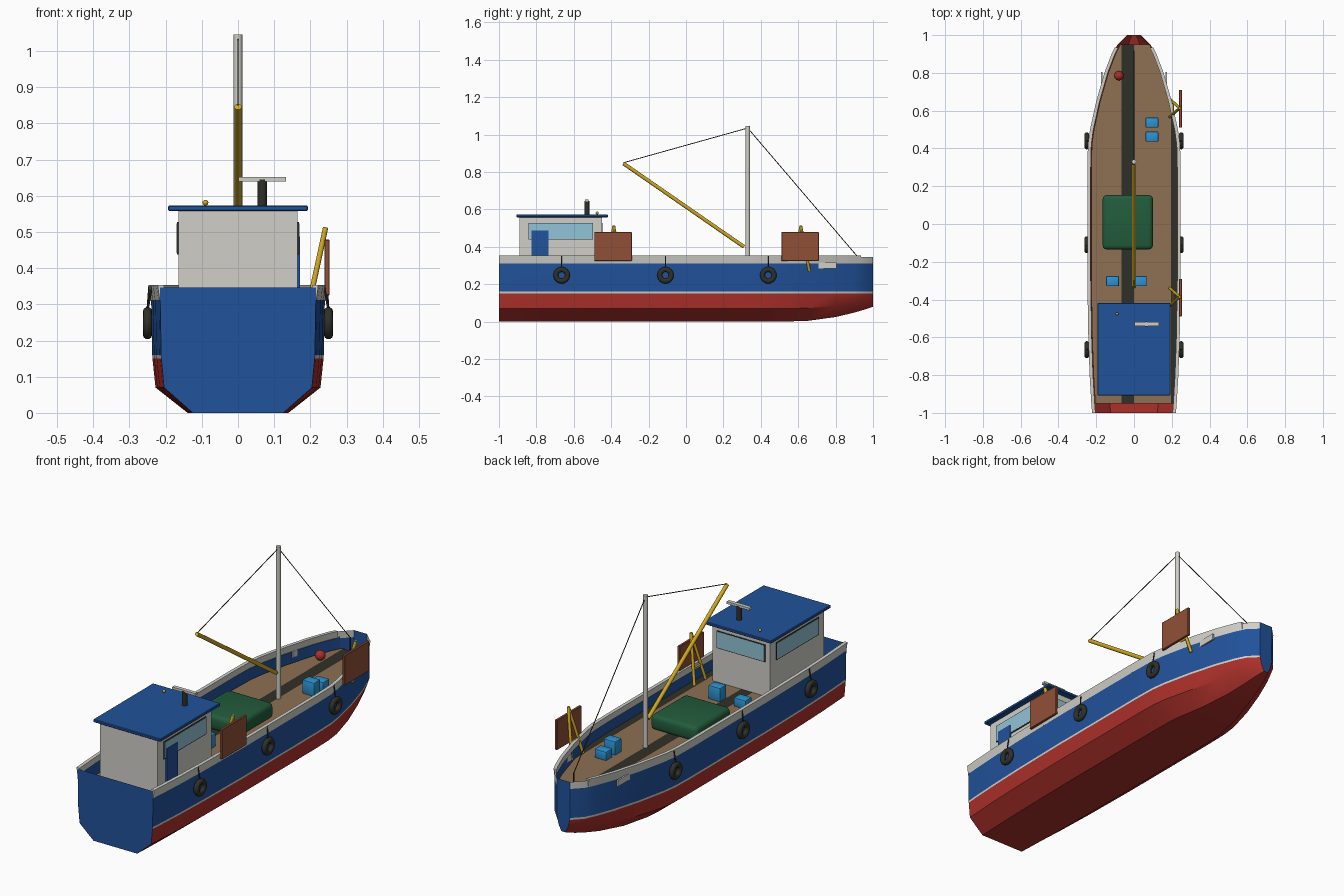
import bpy, bmesh, math
from mathutils import Vector

if "Cube" in bpy.data.objects:
    bpy.data.objects.remove(bpy.data.objects["Cube"])


def lin(c):
    c /= 255
    return c / 12.92 if c <= 0.04045 else ((c + 0.055) / 1.055) ** 2.4


def mat(name, *rgb):
    m = bpy.data.materials.new(name)
    m.diffuse_color = (*[lin(c) for c in rgb], 1)
    m.use_nodes = True
    m.node_tree.nodes["Principled BSDF"].inputs["Base Color"].default_value = m.diffuse_color
    return m


RED = mat("hull red", 172, 48, 42)
BLUE = mat("marine blue", 33, 82, 155)
WHITE = mat("off white", 208, 207, 200)
DECK = mat("deck tan", 142, 112, 82)
DARK = mat("charcoal", 48, 48, 40)
GREEN = mat("hatch green", 34, 92, 60)
BROWN = mat("door brown", 145, 80, 54)
YELLOW = mat("rig yellow", 208, 168, 32)
CYAN = mat("crate blue", 45, 148, 212)
GLASS = mat("window blue", 145, 195, 215)


def finish(name, bm, mats, angle=35, recalc=True):
    if recalc:
        bmesh.ops.recalc_face_normals(bm, faces=bm.faces)
    me = bpy.data.meshes.new(name)
    bm.to_mesh(me)
    bm.free()
    for m in mats:
        me.materials.append(m)
    if angle:
        me.shade_smooth()
        me.set_sharp_from_angle(angle=math.radians(angle))
    ob = bpy.data.objects.new(name, me)
    bpy.context.collection.objects.link(ob)
    return ob


def box(name, lo, hi, m, bevel=0, segs=2):
    bm = bmesh.new()
    bmesh.ops.create_cube(bm, size=1)
    for v in bm.verts:
        v.co = [(a + b) / 2 + c * (b - a) for a, b, c in zip(lo, hi, v.co)]
    if bevel:
        bmesh.ops.bevel(bm, geom=bm.edges[:], offset=bevel, segments=segs,
                        profile=0.5, affect='EDGES')
    return finish(name, bm, [m], 35 if bevel else 0)


def rod(name, a, b, r, m, sides=12):
    a, b = Vector(a), Vector(b)
    bm = bmesh.new()
    bmesh.ops.create_cone(bm, cap_ends=True, segments=sides, radius1=r, radius2=r,
                          depth=(b - a).length)
    q = (b - a).to_track_quat('Z', 'Y')
    for v in bm.verts:
        v.co = q @ v.co + (a + b) / 2
    return finish(name, bm, [m])


def ball(name, c, r, m):
    bm = bmesh.new()
    bmesh.ops.create_uvsphere(bm, u_segments=16, v_segments=10, radius=r)
    bmesh.ops.translate(bm, verts=bm.verts, vec=c)
    return finish(name, bm, [m], 60)


def loft(bm, rings, closed=False):
    vs = [[bm.verts.new(p) for p in ring] for ring in rings]
    n = len(vs[0])
    for a, b in zip(vs, vs[1:]):
        for i in range(n if closed else n - 1):
            j = (i + 1) % n
            bm.faces.new((a[i], a[j], b[j], b[i]))
    return vs


# hull plan: station y -> half width
PLAN = [(-1, .215), (-.95, .219), (-.8, .228), (-.6, .235), (-.3, .24), (0, .24),
        (.3, .24), (.42, .237), (.5, .226), (.65, .193), (.8, .15), (.9, .112),
        (.95, .087), (1, .037)]


def half(y):
    for (y0, w0), (y1, w1) in zip(PLAN, PLAN[1:]):
        if y <= y1:
            return w0 + (w1 - w0) * (y - y0) / (y1 - y0)


def section(y, w):
    t = max(0, (y - .55) / .45)
    lift, g = .08 * t ** 2, 1 - .45 * t
    low = [(.58 * g, 0), (.95 - .2 * t, .07), (.985, .15)]
    pts = [(w * k, lift + z * (1 - lift / .15)) for k, z in low]
    pts += [(w * .988, .16), (w, .31), (w, .346)]
    return [(-x, y, z) for x, z in reversed(pts)] + [(x, y, z) for x, z in pts]


# hull shell with waterline stripe, flat transom and bow plate
bm = bmesh.new()
rings = loft(bm, [section(y, w) for y, w in PLAN])
for f in bm.faces:
    z = f.calc_center_median().z
    f.material_index = 0 if z < .15 else 2 if z < .16 or z > .31 else 1
for ring in (rings[0], rings[-1]):
    bm.faces.new(ring).material_index = 1
finish("hull", bm, [RED, BLUE, WHITE], 30)

# inner bulwark lining
for s in (-1, 1):
    bm = bmesh.new()
    loft(bm, [[(s * (w - .003), y, .25), (s * (w - .003), y, .32)]
              for y, w in PLAN[1:-1]])
    finish("bulwark_lining", bm, [BLUE], 30)
    # rail cap along the bulwark
    bm = bmesh.new()
    rr = loft(bm, [[(s * (half(y) + dx), y, z) for dx, z in
                    ((.001, .31), (.007, .353), (-.011, .353), (-.008, .318))]
                   for y in [p[0] for p in PLAN[:-2]] + [.935]], True)
    bm.faces.new(rr[0])
    bm.faces.new(rr[-1])
    finish("rail", bm, [WHITE], 30)
    # bow plate
    box("bow_plate", (s * .172 - .004, .69, .285), (s * .172 + .004, .805, .317), WHITE)
    # tyre fenders with hanging ropes
    for y in (-.665, -.11, .44):
        bm = bmesh.new()
        loop = []
        for i in range(25):
            a = math.tau * i / 24
            loop.append([(s * (.25 + .013 * math.cos(b)),
                          y + (.031 + .014 * math.sin(b)) * math.cos(a),
                          .248 + (.031 + .014 * math.sin(b)) * math.sin(a))
                         for b in [math.tau * k / 10 for k in range(10)]])
        loft(bm, loop, True)
        bmesh.ops.remove_doubles(bm, verts=bm.verts, dist=1e-5)
        finish("tyre_fender", bm, [DARK], 50)
        rod("fender_rope", (s * .25, y, .285), (s * (half(y) + .005), y, .35), .003, DARK, 6)

# deck with dark plank bands repeating across
bm = bmesh.new()
loft(bm, [[(-(w - .014), y, .262), (w - .004, y, .262)] for y, w in PLAN[1:-1]])
for x in (-.065, 0, .195):
    bmesh.ops.bisect_plane(bm, geom=bm.verts[:] + bm.edges[:] + bm.faces[:],
                           plane_co=(x, 0, 0), plane_no=(1, 0, 0))
for f in bm.faces:
    x = f.calc_center_median().x
    f.material_index = int(-.065 < x < 0 or x > .195)
    f.normal_update()
    if f.normal.z < 0:
        f.normal_flip()
finish("deck", bm, [DECK, DARK], 0, False)

# wheelhouse
box("wheelhouse", (-.165, -.89, .262), (.165, -.45, .56), WHITE)
box("wheelhouse_roof", (-.193, -.907, .558), (.193, -.418, .573), BLUE, .003, 1)
for s in (-1, 1):
    box("side_window_frame", (s * .167 - .002, -.843, .438), (s * .167 + .002, -.497, .528), DARK)
    box("side_window", (s * .168 - .002, -.839, .442), (s * .168 + .002, -.501, .524), GLASS)
box("front_window_frame", (-.138, -.451, .438), (.138, -.447, .528), DARK)
box("front_window", (-.134, -.45, .442), (.134, -.446, .524), GLASS)
box("cabin_door", (.164, -.825, .265), (.172, -.735, .487), BLUE)

# roof fittings
rod("radar_post", (.067, -.53, .57), (.067, -.53, .645), .013, DARK, 16)
box("radar_bar", (.002, -.54, .64), (.132, -.52, .652), WHITE)
rod("lamp_stem", (-.09, -.475, .57), (-.09, -.475, .58), .003, DARK, 8)
ball("roof_lamp", (-.09, -.475, .581), .008, YELLOW)

# mast, boom and stays
rod("mast", (0, .33, .262), (0, .33, 1.046), .012, WHITE, 16)
rod("boom", (0, .31, .4), (0, -.335, .846), .01, YELLOW)
rod("boom_stay", (0, .33, 1.035), (0, -.333, .85), .0022, DARK, 6)
rod("fore_stay", (0, .33, 1.035), (0, .915, .35), .0022, DARK, 6)
rod("fore_stay_post", (0, .915, .262), (0, .915, .352), .004, DARK, 8)

# trawl doors on their yellow frames
for y in (-.39, .61):
    box("trawl_door", (.239, y - .1, .325), (.253, y + .1, .479), BROWN, .002, 1)
    for d in (-.042, .05):
        rod("gallows_leg", (.19, y + d, .27), (.242, y + .004, .512), .0075, YELLOW)
    rod("gallows_brace", (.207, y - .03, .35), (.207, y + .036, .35), .005, YELLOW)

# cargo hatch, crates, buoy
box("hatch", (-.166, -.135, .255), (.1, .153, .335), GREEN, .022, 3)
for x, y, h in ((.095, .537, .045), (.095, .463, .07), (.033, -.302, .07), (-.113, -.302, .045)):
    box("crate", (x - .034, y - .027, .26), (x + .034, y + .027, .262 + h), CYAN, .006, 2)
ball("buoy", (-.08, .785, .287), .025, RED)
